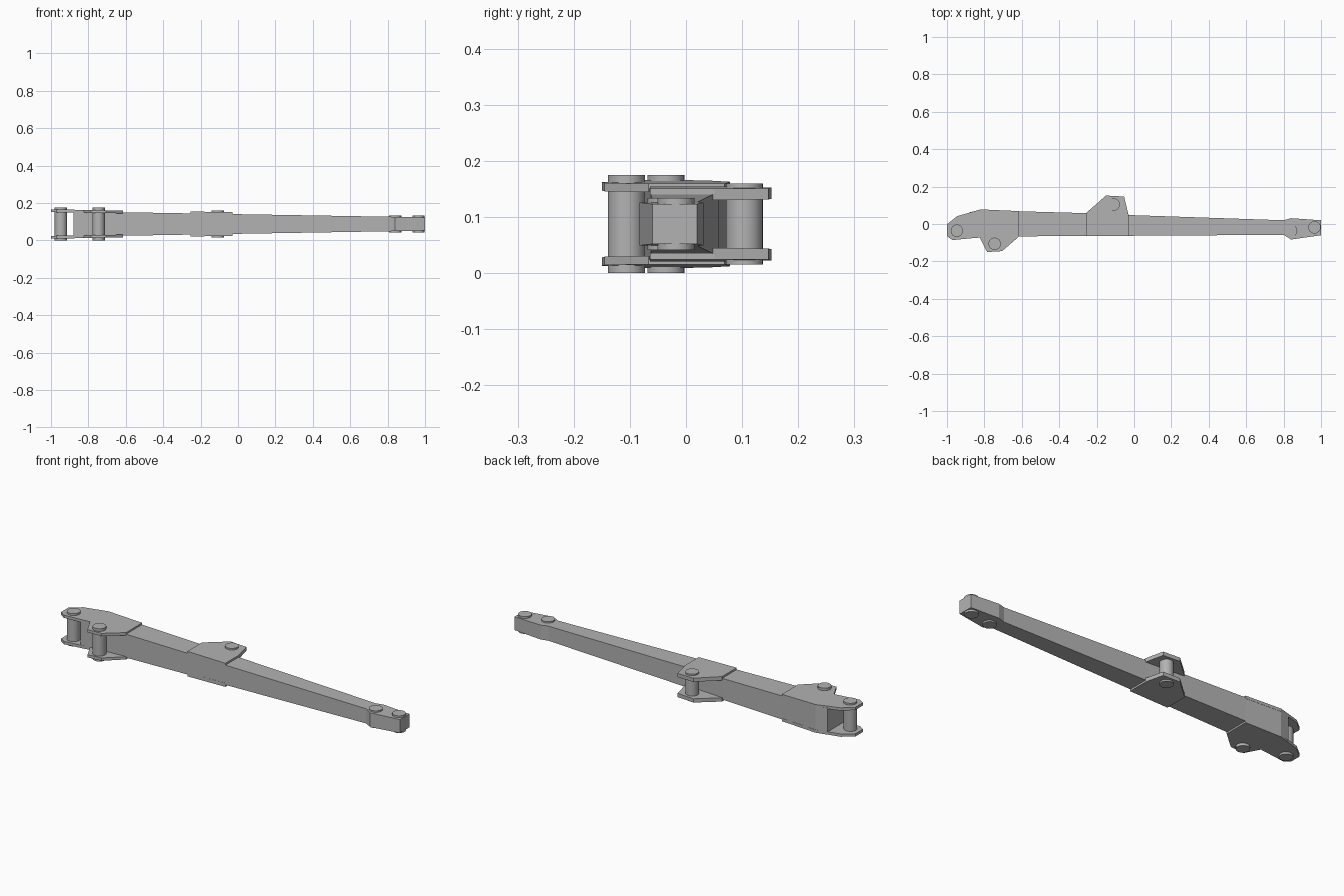
import bpy, bmesh

cube = bpy.data.objects.get("Cube")
if cube:
    bpy.data.objects.remove(cube, do_unlink=True)

MID_Z = 0.0875
PIN_RADIUS = 0.033

steel = bpy.data.materials.new("grey_steel")
steel.use_nodes = True
grey = (0.45, 0.45, 0.45, 1)
steel.diffuse_color = grey
steel.node_tree.nodes["Principled BSDF"].inputs["Base Color"].default_value = grey


def half_height(x):
    """Half the height of the tapering arm at x."""
    return 0.0525 - 0.0168 * x


def slab(name, outline, low, high):
    """Extrude a plan outline between two height functions of x."""
    bm = bmesh.new()
    bottom = [bm.verts.new((x, y, MID_Z + low(x))) for x, y in outline]
    top = [bm.verts.new((x, y, MID_Z + high(x))) for x, y in outline]
    bm.faces.new(bottom[::-1])
    bm.faces.new(top)
    n = len(outline)
    for i in range(n):
        j = (i + 1) % n
        bm.faces.new((bottom[i], bottom[j], top[j], top[i]))
    bmesh.ops.recalc_face_normals(bm, faces=bm.faces)
    mesh = bpy.data.meshes.new(name)
    bm.to_mesh(mesh)
    bm.free()
    mesh.materials.append(steel)
    obj = bpy.data.objects.new(name, mesh)
    bpy.context.collection.objects.link(obj)


def plate_pair(name, outline, inner, outer):
    """Matching plates on the upper and lower sides of the arm."""
    slab("upper_" + name, outline,
         lambda x: half_height(x) - inner, lambda x: half_height(x) + outer)
    slab("lower_" + name, outline,
         lambda x: -half_height(x) - outer, lambda x: -half_height(x) + inner)


def pin(name, x, y, half_length):
    bpy.ops.mesh.primitive_cylinder_add(
        vertices=32, radius=PIN_RADIUS, depth=2 * half_length, location=(x, y, MID_Z))
    obj = bpy.context.object
    obj.name = name
    obj.data.materials.append(steel)
    bpy.ops.object.shade_smooth_by_angle()


# Tapering box arm with a swollen tip
arm = [(-0.88, -0.075), (-0.615, -0.066), (-0.03, -0.063), (0.8, -0.058),
       (0.84, -0.083), (1, -0.06), (1, 0.02), (0.84, 0.031), (0.8, 0.02),
       (-0.03, 0.048), (-0.255, 0.058), (-0.615, 0.068), (-0.82, 0.077), (-0.88, 0.062)]
slab("arm_beam", arm, lambda x: -half_height(x), half_height)

# Fork plates around the base pivots
fork = [(-1, -0.065), (-0.97, -0.086), (-0.825, -0.072), (-0.785, -0.15),
        (-0.705, -0.145), (-0.615, -0.067), (-0.615, 0.069), (-0.82, 0.078),
        (-0.945, 0.042), (-1, -0.002)]
plate_pair("fork_plate", fork, 0.006, 0.009)

# Lug plates holding the cylinder pivot
lug = [(-0.255, -0.064), (-0.03, -0.064), (-0.03, 0.05), (-0.053, 0.147),
       (-0.15, 0.152), (-0.255, 0.06)]
plate_pair("lug_plate", lug, 0.01, 0.01)

# Pivot pins
pin("base_pin", -0.947, -0.036, 0.0875)
pin("base_lower_pin", -0.745, -0.106, 0.0875)
pin("lug_pin", -0.109, 0.104, 0.0725)
pin("tip_inner_pin", 0.84, -0.036, 0.046)
pin("tip_outer_pin", 0.965, -0.018, 0.046)
